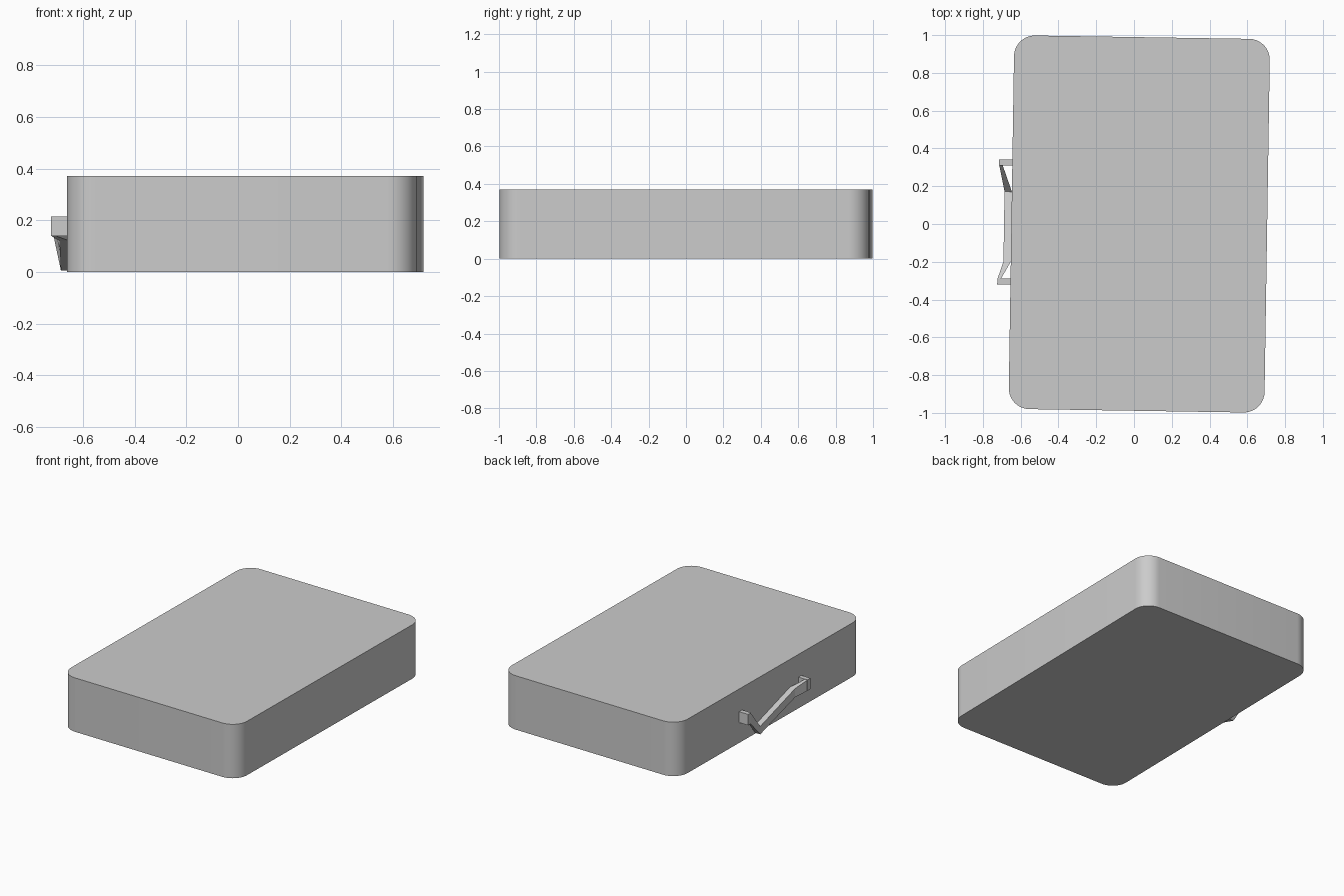
import bpy, bmesh, math

cube = bpy.data.objects.get("Cube")
if cube:
    bpy.data.objects.remove(cube, do_unlink=True)

grey = bpy.data.materials.new("light_grey")
grey.use_nodes = True
colour = (0.6, 0.6, 0.6, 1)
grey.diffuse_color = colour
grey.node_tree.nodes["Principled BSDF"].inputs["Base Color"].default_value = colour

TILT = -0.0156      # the whole model is turned slightly about z
CENTRE_X = 0.028


def finish(name, bm):
    """Turn a bmesh into a grey object placed in the tilted frame."""
    bmesh.ops.recalc_face_normals(bm, faces=bm.faces)
    mesh = bpy.data.meshes.new(name)
    bm.to_mesh(mesh)
    bm.free()
    mesh.materials.append(grey)
    obj = bpy.data.objects.new(name, mesh)
    bpy.context.collection.objects.link(obj)
    obj.location.x = CENTRE_X
    obj.rotation_euler.z = TILT
    return obj


def loft(name, rings):
    """Skin a row of equal-length rings and close both ends."""
    bm = bmesh.new()
    loops = [[bm.verts.new(p) for p in ring] for ring in rings]
    n = len(loops[0])
    for a, b in zip(loops, loops[1:]):
        for i in range(n):
            j = (i + 1) % n
            bm.faces.new((a[i], a[j], b[j], b[i]))
    bm.faces.new(loops[0])
    bm.faces.new(loops[-1])
    return finish(name, bm)


def section(y, x0, x1, z0, z1):
    return [(x0, y, z0), (x1, y, z0), (x1, y, z1), (x0, y, z1)]


# Case: rounded rectangle raised to full height
half_w, half_l, height, radius, steps = 0.677, 0.989, 0.371, 0.11, 10
outline = []
for k, (sx, sy) in enumerate([(1, 1), (-1, 1), (-1, -1), (1, -1)]):
    for i in range(steps + 1):
        a = math.pi / 2 * (k + i / steps)
        outline.append((sx * (half_w - radius) + radius * math.cos(a),
                        sy * (half_l - radius) + radius * math.sin(a)))
case = loft("case", [[(x, y, z) for x, y in outline] for z in (0, height)])
bpy.context.view_layer.objects.active = case
case.select_set(True)
bpy.ops.object.shade_smooth_by_angle(angle=math.radians(30))

# Handle mounts on the side wall
for name, y in (("back_mount", 0.315), ("front_mount", -0.315)):
    loft(name, [section(y + d, -0.747, -0.67, 0.14, 0.215) for d in (-0.016, 0.016)])

# Handle: bent bar dropping from the back mount, then rising to the front one
loft("handle", [
    section(0.305, -0.747, -0.73, 0.14, 0.215),
    section(0.16, -0.716, -0.677, 0.005, 0.06),
    section(-0.21, -0.716, -0.677, 0.12, 0.18),
    section(-0.305, -0.747, -0.73, 0.14, 0.215),
])
